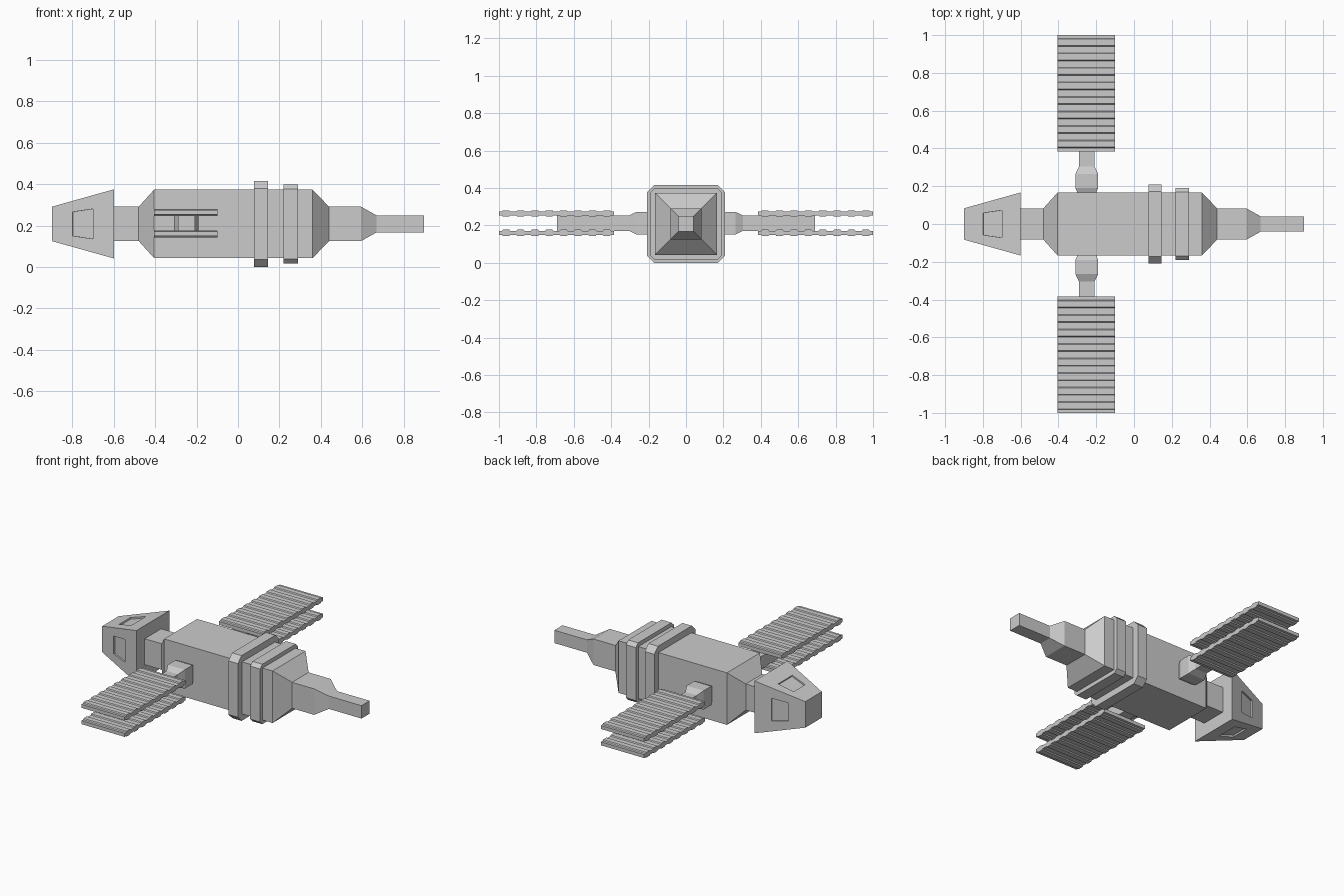
import bpy, bmesh
from mathutils import Vector

if "Cube" in bpy.data.objects:
    bpy.data.objects.remove(bpy.data.objects["Cube"])

CZ = 0.208   # height of the long axis


def finish(name, bm):
    bmesh.ops.recalc_face_normals(bm, faces=bm.faces)
    mesh = bpy.data.meshes.new(name)
    bm.to_mesh(mesh)
    bm.free()
    ob = bpy.data.objects.new(name, mesh)
    bpy.context.collection.objects.link(ob)
    return ob


def section(h, c=0):
    """Square outline of half size h, optionally with chamfered corners."""
    if not c:
        return [(-h, -h), (h, -h), (h, h), (-h, h)]
    k = h - c
    return [(-k, -h), (k, -h), (h, -k), (h, k), (k, h), (-k, h), (-h, k), (-h, -k)]


def loft(stations, place, c=0):
    """Skin square sections (position, half size); place maps (t, u, v) to space."""
    bm = bmesh.new()
    rings = [[bm.verts.new(place(t, u, v)) for u, v in section(h, c)] for t, h in stations]
    n = len(rings[0])
    for a, b in zip(rings, rings[1:]):
        for i in range(n):
            j = (i + 1) % n
            bm.faces.new((a[i], a[j], b[j], b[i]))
    bm.faces.new(rings[0])
    bm.faces.new(rings[-1])
    return bm


def along_x(t, u, v):
    return (t, u, CZ + v)


# Main hull with stepped docking nose
finish("hull", loft([(-0.6, 0.083), (-0.48, 0.083), (-0.405, 0.166), (0.36, 0.166),
                     (0.44, 0.083), (0.595, 0.083), (0.67, 0.041), (0.9, 0.041)], along_x))

# Chamfered collars around the hull
finish("large_collar", loft([(0.078, 0.208), (0.145, 0.208)], along_x, 0.037))
finish("small_collar", loft([(0.22, 0.191), (0.29, 0.191)], along_x, 0.022))

# Tapered tail block with a shallow pocket in each sloping face
bm = loft([(-0.9, 0.083), (-0.6, 0.167)], along_x)
bm.normal_update()
bmesh.ops.recalc_face_normals(bm, faces=bm.faces)
sides = [f for f in bm.faces if abs(f.normal.x) < 0.9]
bmesh.ops.inset_individual(bm, faces=sides, thickness=0.03)
for f in sides:
    n = f.normal.copy()
    for v in f.verts:
        x = -0.8 if v.co.x < -0.75 else -0.7
        r = 0.083 + (x + 0.9) * 0.28
        y, z = v.co.y, v.co.z - CZ
        sy = (1 if y > 0 else -1) * r * (1 if abs(n.y) > 0.5 else 0.52)
        sz = (1 if z > 0 else -1) * r * (1 if abs(n.z) > 0.5 else 0.52)
        v.co = Vector((x, sy, CZ + sz))
bm.normal_update()
bmesh.ops.inset_individual(bm, faces=sides, thickness=0.0, depth=-0.01)
finish("tail_block", bm)


def ribbed_sheet(name, side, z0):
    """Panel slab whose outline has eight ribs on both faces."""
    x0, x1, y0, y1, half, groove = -0.405, -0.1, 0.385, 1.0, 0.017, 0.006
    pitch = (y1 - y0) / 8
    top = []
    for i in range(8):
        y = y0 + i * pitch
        for f, d in ((0.0, groove), (0.22, groove), (0.28, 0), (0.72, 0), (0.78, groove), (1.0, groove)):
            if f == 0.0 and i > 0:
                continue
            top.append((y + f * pitch, half - d))
    bm = bmesh.new()
    rows = [[(bm.verts.new((x, side * y, z0 + h)), bm.verts.new((x, side * y, z0 - h)))
             for y, h in top] for x in (x0, x1)]
    a, b = rows
    for i in range(len(top) - 1):
        for k in (0, 1):
            bm.faces.new((a[i][k], a[i + 1][k], b[i + 1][k], b[i][k]))
        for r in rows:
            bm.faces.new((r[i][0], r[i + 1][0], r[i + 1][1], r[i][1]))
    for i in (0, -1):
        bm.faces.new((a[i][0], a[i][1], b[i][1], b[i][0]))
    finish(name, bm)


# Arms and paired ribbed panels on both sides
for side, label in ((1, "back"), (-1, "front")):
    finish(label + "_arm", loft(
        [(0.15, 0.05), (0.167, 0.05), (0.19, 0.06), (0.265, 0.06), (0.305, 0.041), (0.69, 0.041)],
        lambda t, u, v: (-0.25 + u, side * t, CZ + 0.004 + v)))
    for dz, level in ((0.052, "upper"), (-0.052, "lower")):
        ribbed_sheet(f"{label}_{level}_panel", side, CZ + 0.004 + dz)
